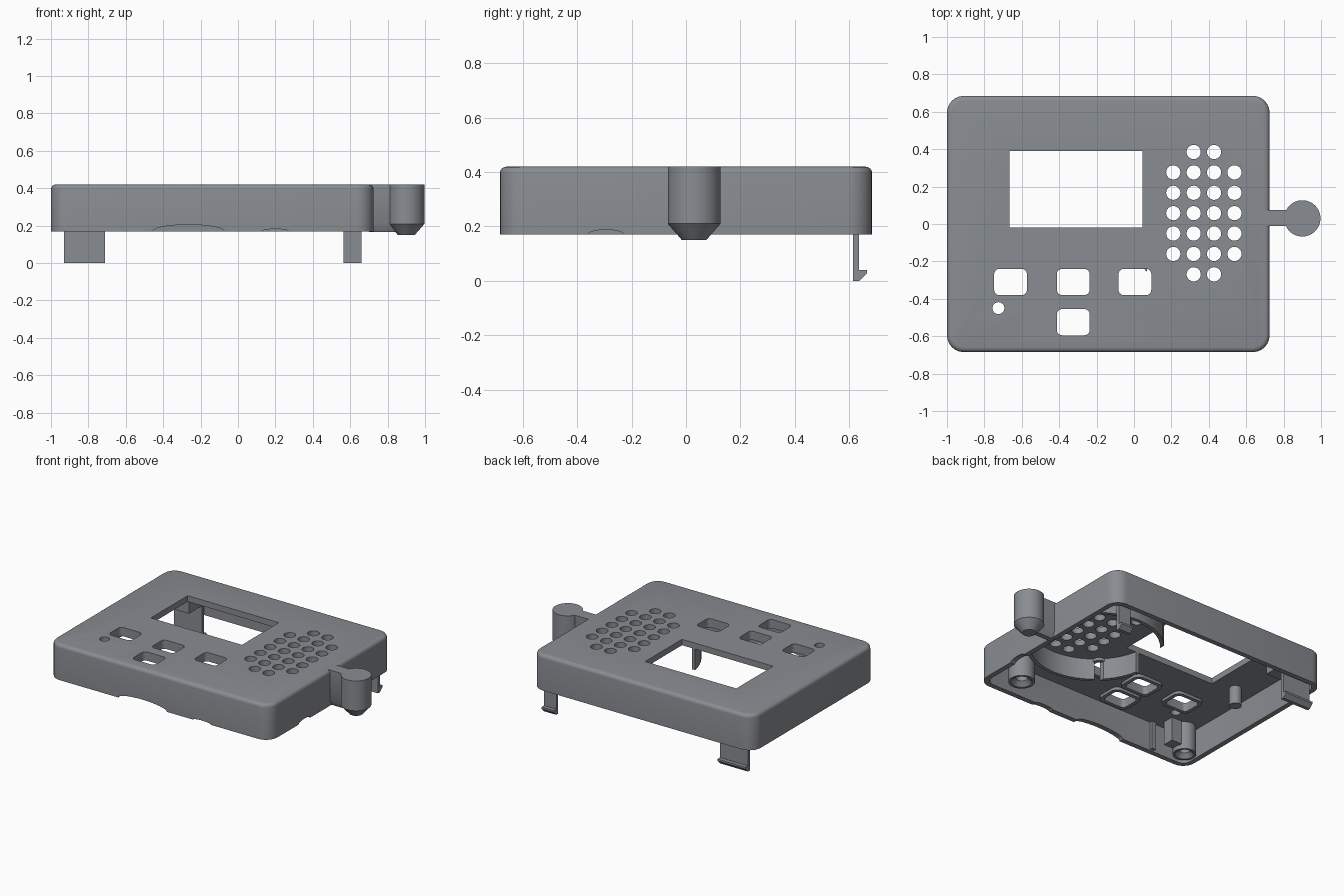
import bpy
import math

cube = bpy.data.objects.get("Cube")
if cube:
    bpy.data.objects.remove(cube, do_unlink=True)

grey = bpy.data.materials.new("slate grey plastic")
grey.use_nodes = True
COLOUR = (0.25, 0.265, 0.285, 1)
grey.diffuse_color = COLOUR
grey.node_tree.nodes["Principled BSDF"].inputs["Base Color"].default_value = COLOUR

BOTTOM, TOP, WALL = 0.17, 0.42, 0.035
CEILING = 0.378
ROOT = CEILING + 0.01          # parts inside sink slightly into the lid


def rounded(cx, cy, w, d, r, steps=6):
    """Outline of a rounded rectangle, counter-clockwise."""
    pts = []
    for k, (sx, sy) in enumerate(((1, 1), (-1, 1), (-1, -1), (1, -1))):
        for i in range(steps + 1):
            a = math.pi / 2 * (k + i / steps)
            pts.append((cx + sx * (w / 2 - r) + r * math.cos(a),
                        cy + sy * (d / 2 - r) + r * math.sin(a)))
    return pts


def circle(cx, cy, r, n=32):
    return [(cx + r * math.cos(math.tau * i / n), cy + r * math.sin(math.tau * i / n))
            for i in range(n)]


def rect(x0, x1, y0, y1):
    return [(x0, y0), (x1, y0), (x1, y1), (x0, y1)]


def add_loft(verts, faces, rings, closed=False):
    """Append a solid made from (outline, height) rings."""
    base, n = len(verts), len(rings[0][0])
    for outline, z in rings:
        verts.extend((x, y, z) for x, y in outline)
    m = len(rings)
    for k in range(m if closed else m - 1):
        a, b = base + k * n, base + (k + 1) % m * n
        for i in range(n):
            j = (i + 1) % n
            faces.append((a + i, a + j, b + j, b + i))
    if not closed:
        faces.append(tuple(base + i for i in reversed(range(n))))
        faces.append(tuple(base + (m - 1) * n + i for i in range(n)))


def make(name, *solids, closed=False, axis="z"):
    verts, faces = [], []
    for rings in solids:
        add_loft(verts, faces, rings, closed)
    if axis == "x":            # outline is (y, z), height runs along x
        verts = [(c, a, b) for a, b, c in verts]
    elif axis == "y":          # outline is (z, x), height runs along y
        verts = [(b, c, a) for a, b, c in verts]
    mesh = bpy.data.meshes.new(name)
    mesh.from_pydata(verts, [], faces)
    mesh.materials.append(grey)
    obj = bpy.data.objects.new(name, mesh)
    bpy.context.collection.objects.link(obj)
    return obj


def prism(outline, z0, z1):
    return [(outline, z0), (outline, z1)]


def activate(obj):
    bpy.ops.object.select_all(action="DESELECT")
    obj.select_set(True)
    bpy.context.view_layer.objects.active = obj


def cut(obj, *cutters):
    activate(obj)
    for c in cutters:
        mod = obj.modifiers.new("cut", "BOOLEAN")
        mod.operation, mod.solver, mod.object = "DIFFERENCE", "EXACT", c
        bpy.ops.object.modifier_apply(modifier=mod.name)


# Hollow lid with rounded corners and a softened top edge
CX, W, D, R = -0.1375, 1.725, 1.37, 0.09


def lid_ring(inset, z):
    return rounded(CX, 0, W - 2 * inset, D - 2 * inset, R - inset), z


rings = [lid_ring(WALL, CEILING), lid_ring(WALL, BOTTOM), lid_ring(0, BOTTOM)]
EDGE = 0.025
for i in range(5):
    a = math.pi / 2 * i / 4
    rings.append(lid_ring(EDGE * (1 - math.cos(a)), TOP - EDGE * (1 - math.sin(a))))
lid = make("lid", rings)

# Openings: window, buttons, indicator and speaker grille
buttons = [(-0.66, -0.31), (-0.325, -0.31), (0.005, -0.31), (-0.325, -0.525)]
window = make("window_cutter", prism(rect(-0.665, 0.045, -0.02, 0.39), 0.1, 0.5))
button_cut = make("button_cutter", *[
    prism(rounded(x, y, 0.175, 0.14, 0.028), 0.1, 0.5) for x, y in buttons])
holes = [circle(-0.725, -0.45, 0.032, 24)]
for col in range(4):
    rows = range(-3, 4) if col in (1, 2) else range(-2, 3)
    holes += [circle(0.21 + 0.109 * col, 0.058 + 0.109 * row, 0.038, 24) for row in rows]
hole_cut = make("hole_cutter", *[prism(h, 0.3, 0.5) for h in holes])

# Shallow notches along the rim


def notch(centre, half, height):
    return [(BOTTOM + height * math.cos(math.tau * i / 48),
             centre + half * math.sin(math.tau * i / 48)) for i in range(48)]


front_notches = make("front_notch_cutter", prism(notch(-0.265, 0.19, 0.035), -0.8, -0.6),
                     prism(notch(0.2, 0.07, 0.012), -0.8, -0.6), axis="y")
side_outline = [(y, z) for z, y in reversed(notch(-0.295, 0.065, 0.018))]
side_notch = make("side_notch_cutter", prism(side_outline, 0.6, 0.8), axis="x")
cut(lid, window, button_cut, hole_cut, front_notches, side_notch)

# Collars under the button openings
collars = make("button_collars", *[
    prism(rounded(x, y, 0.225, 0.19, 0.045), CEILING - 0.02, ROOT) for x, y in buttons])
cut(collars, button_cut)

# Speaker cup, trimmed by the window, the side wall and a wire slot
outer, inner = circle(0.375, 0.06, 0.44, 64), circle(0.375, 0.06, 0.415, 64)
cup = make("speaker_cup", [(inner, ROOT), (inner, 0.23), (outer, 0.23), (outer, ROOT)],
           closed=True)
wall_trim = make("wall_trim_cutter", prism(rect(0.7, 1.0, -0.6, 0.7), 0.1, 0.5))
slot = make("slot_cutter", prism(rect(0.07, 0.11, -0.4, -0.15), 0.1, 0.5))
cut(cup, window, wall_trim, slot)

# Hollow screw bosses
bosses = []
for label, x, y, r in (("left", 0.5, -0.52, 0.085), ("right", -0.89, -0.56, 0.075)):
    boss = make(label + "_screw_boss",
                [(circle(x, y, r * 0.45), ROOT), (circle(x, y, r * 0.45), 0.21),
                 (circle(x, y, r * 0.8), BOTTOM + 0.01), (circle(x, y, r), BOTTOM + 0.01),
                 (circle(x, y, r), ROOT)], closed=True)
    bosses.append(boss)

# Locating post, guide block and wall rib
post = make("locating_post", prism(circle(-0.82, 0.03, 0.04), 0.25, ROOT))
block = make("guide_block", prism(rect(-0.825, -0.745, -0.59, -0.51), 0.21, ROOT))
rib = make("wall_rib", prism(rect(-0.71, -0.68, -0.66, -0.63), BOTTOM + 0.01, ROOT))

# Snap clips along the back, each with a root block
hook = [(0.615, 0.0), (0.638, 0.0), (0.665, 0.027), (0.665, 0.04),
        (0.637, 0.04), (0.637, ROOT), (0.615, ROOT)]
for label, x0, x1, depth in (("right", -0.93, -0.71, 0.47), ("left", 0.565, 0.66, 0.56)):
    make(label + "_snap_clip", prism(hook, x0, x1), axis="x")
    make(label + "_clip_root", prism(rect(x0, x1, depth, 0.62), 0.25, ROOT))

# Side knob with tapered foot, and the arm that carries it
knob = make("knob", [(circle(0.9, 0.03, r, 48), z)
                     for r, z in ((0.045, 0.15), (0.097, 0.21), (0.097, TOP))])
arm = make("knob_arm", prism([(-0.01, 0.21), (0.015, 0.165), (0.05, 0.165),
                              (0.075, 0.21), (0.075, TOP), (-0.01, TOP)], 0.7, 0.86), axis="x")

for cutter in (window, button_cut, hole_cut, front_notches, side_notch, wall_trim, slot):
    bpy.data.objects.remove(cutter, do_unlink=True)

# Recalculate outward faces and smooth the curved surfaces
for obj in [o for o in bpy.context.collection.objects if o.type == "MESH"]:
    activate(obj)
    bpy.ops.object.mode_set(mode="EDIT")
    bpy.ops.mesh.select_all(action="SELECT")
    bpy.ops.mesh.normals_make_consistent(inside=False)
    bpy.ops.object.mode_set(mode="OBJECT")
    bpy.ops.object.shade_smooth_by_angle(angle=math.radians(30))
